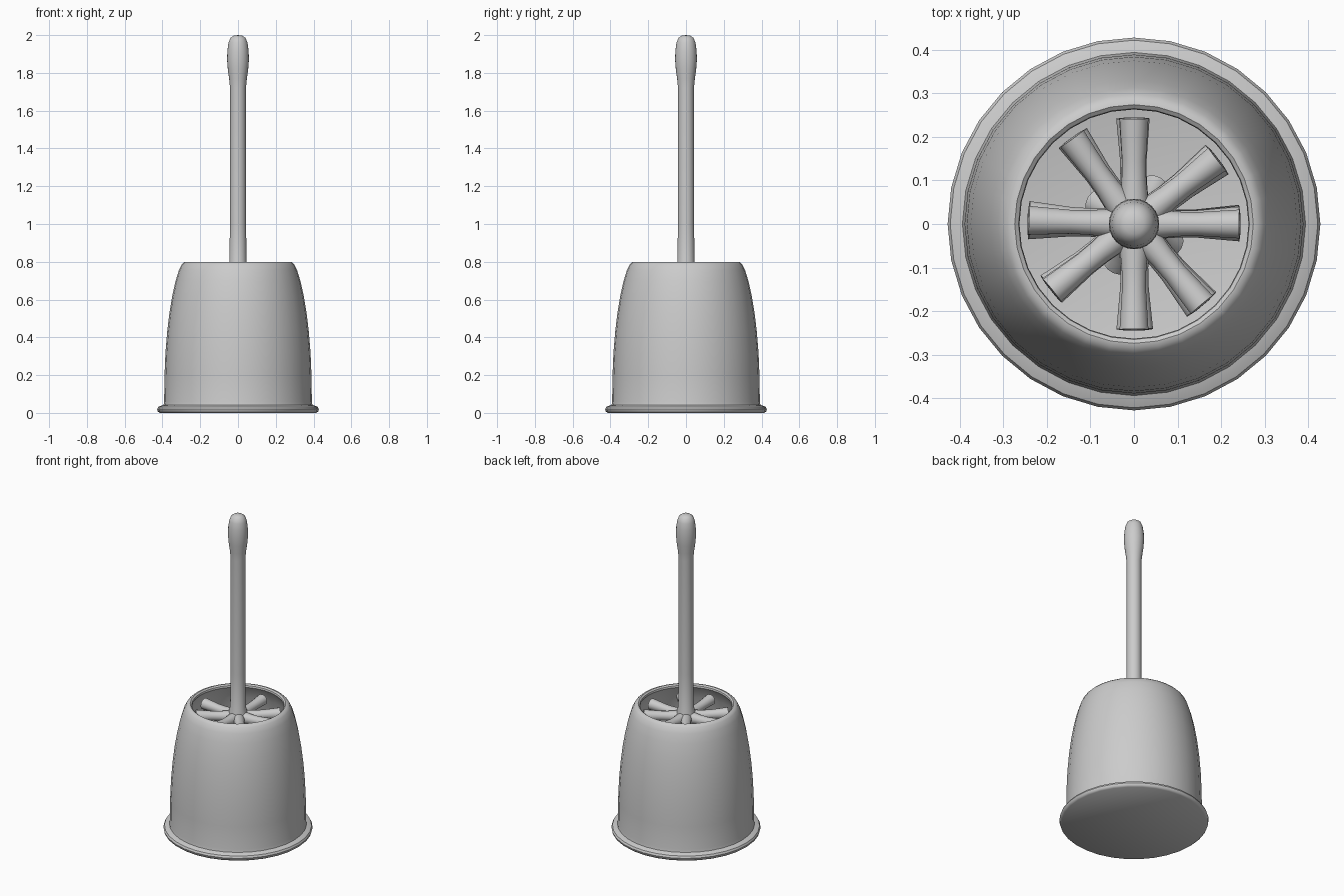
import bpy, bmesh, math, random
from mathutils import Vector, Matrix

if "Cube" in bpy.data.objects:
    bpy.data.objects.remove(bpy.data.objects["Cube"])

random.seed(4)


def add_lathe(bm, profile, segs, matrix=Matrix()):
    """Revolve (radius, height) points about local z; radius 0 makes a pole."""
    rings = []
    for r, z in profile:
        if r == 0:
            rings.append([bm.verts.new(matrix @ Vector((0, 0, z)))])
        else:
            rings.append([bm.verts.new(matrix @ Vector((
                r * math.cos(2 * math.pi * i / segs),
                r * math.sin(2 * math.pi * i / segs), z))) for i in range(segs)])
    for a, b in zip(rings, rings[1:]):
        for i in range(segs):
            j = (i + 1) % segs
            if len(a) == 1:
                bm.faces.new((a[0], b[j], b[i]))
            elif len(b) == 1:
                bm.faces.new((a[i], a[j], b[0]))
            else:
                bm.faces.new((a[i], a[j], b[j], b[i]))


def finish(bm, name, angle=40):
    bmesh.ops.recalc_face_normals(bm, faces=bm.faces)
    mesh = bpy.data.meshes.new(name)
    bm.to_mesh(mesh)
    bm.free()
    ob = bpy.data.objects.new(name, mesh)
    bpy.context.collection.objects.link(ob)
    bpy.ops.object.select_all(action='DESELECT')
    ob.select_set(True)
    bpy.context.view_layer.objects.active = ob
    bpy.ops.object.shade_smooth_by_angle(angle=math.radians(angle))
    return ob


# Holder: flanged foot, domed outer wall, rolled rim, hollow inside
holder = [
    (0, 0), (0.415, 0), (0.425, 0.008), (0.428, 0.02), (0.422, 0.032), (0.408, 0.038),
    (0.394, 0.042), (0.391, 0.06), (0.389, 0.2), (0.384, 0.32), (0.375, 0.43),
    (0.363, 0.53), (0.348, 0.62), (0.33, 0.7), (0.313, 0.755), (0.298, 0.786),
    (0.285, 0.798), (0.274, 0.8), (0.265, 0.793), (0.263, 0.782),
    (0.28, 0.755), (0.305, 0.7), (0.335, 0.58), (0.355, 0.42), (0.366, 0.2),
    (0.368, 0.08), (0.355, 0.045), (0.33, 0.035), (0, 0.035)]
bm = bmesh.new()
add_lathe(bm, holder, 32)
finish(bm, "holder")

# Handle: slim rod with a swollen grip and rounded tip
handle = [
    (0, 0.14), (0.05, 0.15), (0.05, 0.66), (0.058, 0.70), (0.058, 0.74), (0.045, 0.78),
    (0.043, 1.0), (0.042, 1.72), (0.047, 1.77), (0.054, 1.82), (0.058, 1.87),
    (0.056, 1.92), (0.05, 1.96), (0.04, 1.985), (0.023, 1.997), (0, 2.0)]
bm = bmesh.new()
add_lathe(bm, handle, 24)
finish(bm, "handle")

# Bristle tufts: waisted rods radiating from the handle in stacked layers
bm = bmesh.new()
angles = (0, 38, 90, 126, 178, 219, 270, 310)


def add_tuft(z, azimuth, tilt, length):
    m = (Matrix.Translation((0, 0, z)) @ Matrix.Rotation(math.radians(azimuth), 4, 'Z')
         @ Matrix.Rotation(math.radians(90 - tilt), 4, 'Y'))
    tuft = [(0, 0.01), (0.035, 0.01), (0.034, 0.05), (0.029, 0.25 * length + 0.04),
            (0.028, 0.6 * length), (0.031, 0.8 * length), (0.034, length), (0, length)]
    add_lathe(bm, tuft, 14, m)


for layer in range(6):
    z = 0.72 - 0.1 * layer
    for a in angles:
        jitter = random.uniform(-3, 3) if layer else 0
        add_tuft(z, a + jitter, 3, 0.243)

# Short tufts closing the brush tip
for a in (60, 150, 247, 333):
    add_tuft(0.18, a, -50, 0.15)
finish(bm, "bristle_tufts")
